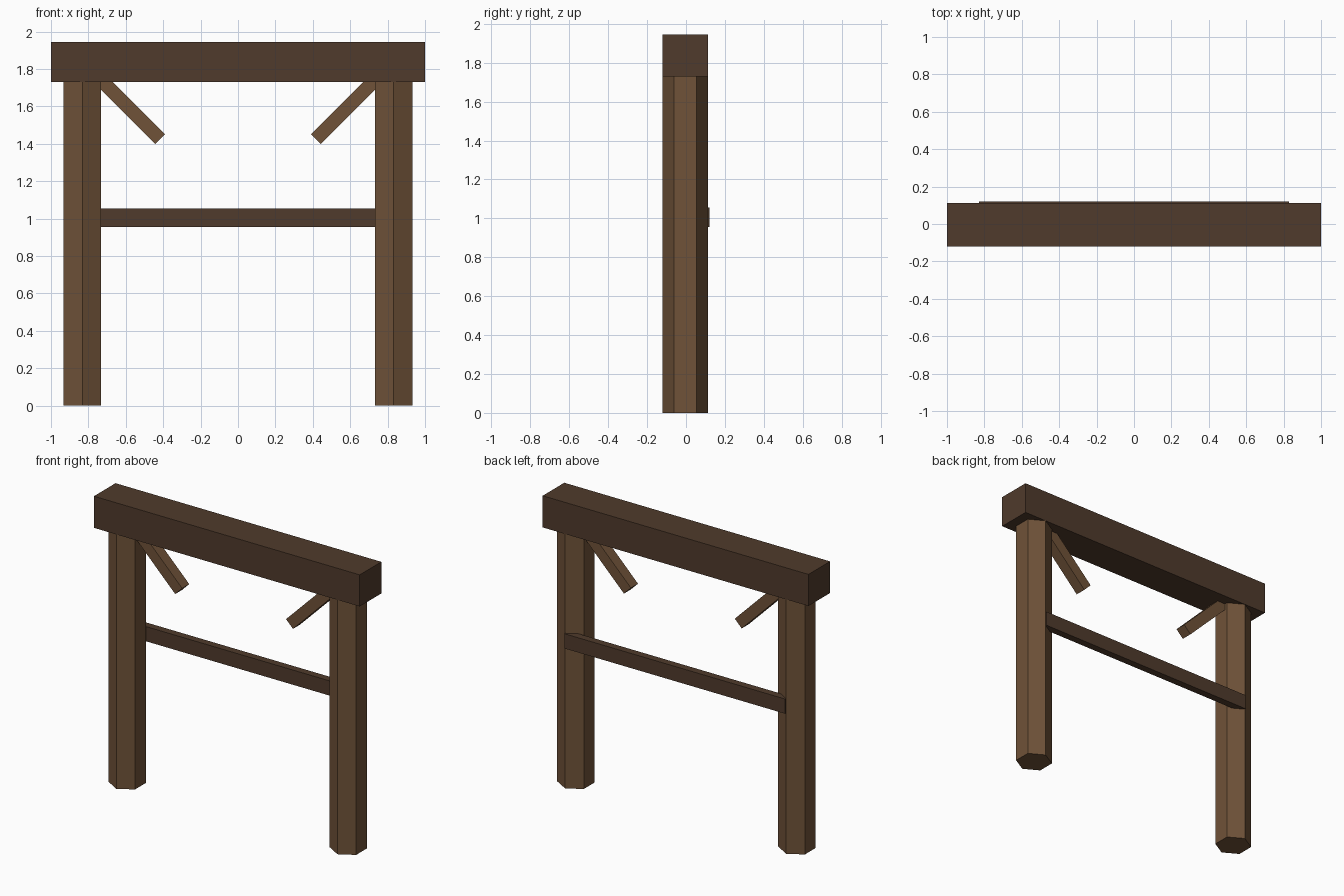
import bpy
import math

if "Cube" in bpy.data.objects:
    bpy.data.objects.remove(bpy.data.objects["Cube"])


def material(name, rgb):
    m = bpy.data.materials.new(name)
    m.diffuse_color = (*rgb, 1)
    m.use_nodes = True
    m.node_tree.nodes["Principled BSDF"].inputs["Base Color"].default_value = m.diffuse_color
    return m


wood = material("wood", (0.16, 0.085, 0.04))
dark_wood = material("dark_wood", (0.08, 0.043, 0.025))

Y = -0.004  # centre line of posts, braces and beam


def box(name, loc, size, mat, tilt=0.0):
    bpy.ops.mesh.primitive_cube_add(size=1, location=loc, rotation=(0, tilt, 0))
    ob = bpy.context.object
    ob.name = name
    ob.scale = size
    bpy.ops.object.transform_apply(location=False, rotation=False, scale=True)
    ob.data.materials.append(mat)


def post(name, x, height):
    # six-sided post with an edge facing front and back
    bpy.ops.mesh.primitive_cylinder_add(vertices=6, radius=0.116, depth=height,
                                        location=(x, Y, height / 2))
    ob = bpy.context.object
    ob.name = name
    ob.data.materials.append(wood)


# top beam
box("top_beam", (0, Y, 1.8375), (2.0, 0.232, 0.215), dark_wood)

# rail set into the back of the posts
box("cross_rail", (0, 0.095, 1.005), (1.66, 0.05, 0.1), dark_wood)

# posts and diagonal braces on both sides
for side, s in (("left", -1), ("right", 1)):
    post(side + "_post", s * 0.832, 1.73)
    # lower brace end sits at x 0.417, z 1.425; upper end is buried in the joint
    half = 0.25 * math.sqrt(0.5)
    box(side + "_brace", (s * (0.417 + half), Y, 1.425 + half),
        (0.5, 0.076, 0.074), wood, -s * math.radians(45))
